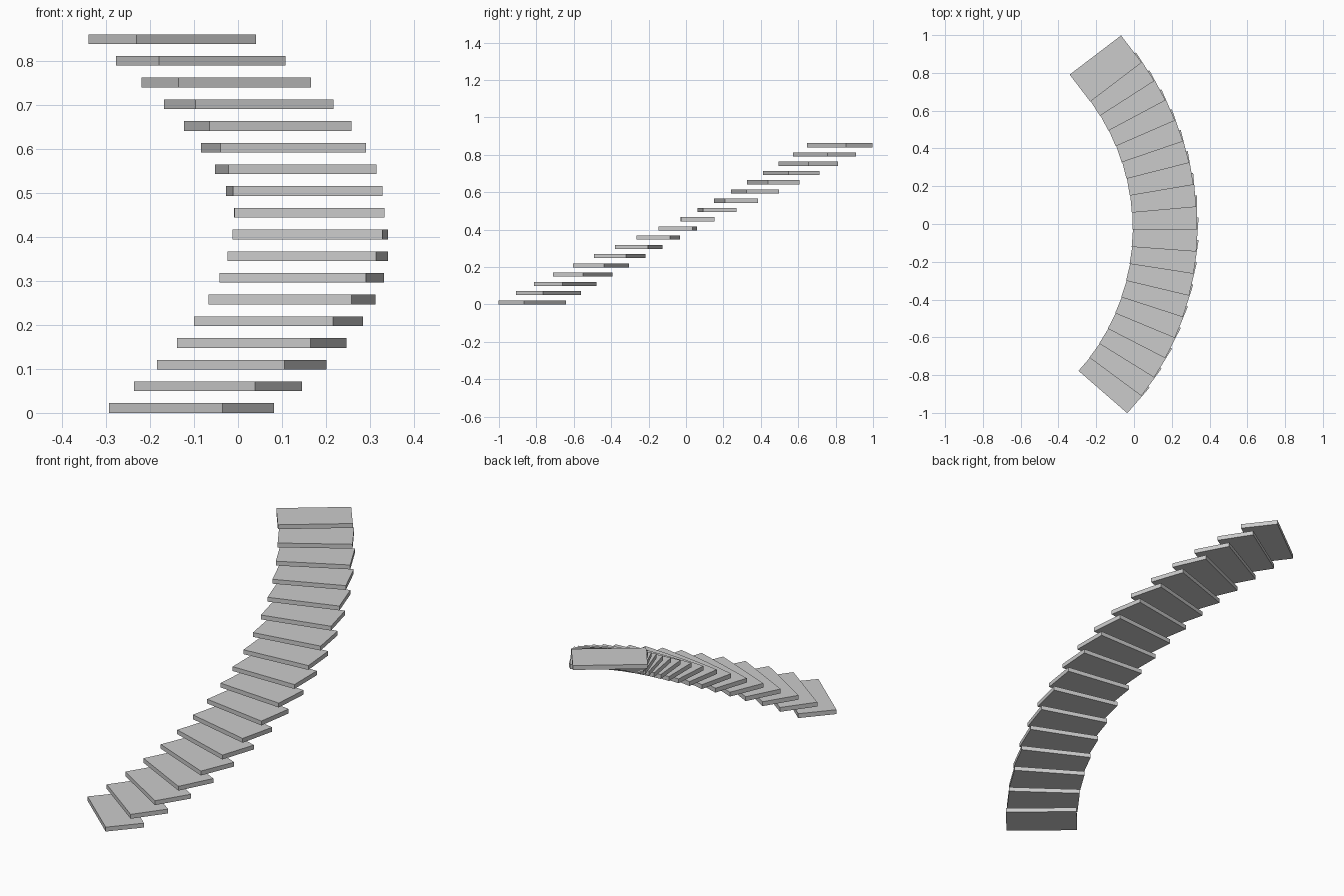
import bpy
import math

cube = bpy.data.objects.get("Cube")
if cube:
    bpy.data.objects.remove(cube, do_unlink=True)

# Single plain grey
GREY = (0.6, 0.6, 0.6, 1.0)
grey = bpy.data.materials.new("plain grey")
grey.use_nodes = True
grey.diffuse_color = GREY
grey.node_tree.nodes["Principled BSDF"].inputs["Base Color"].default_value = GREY

# Stair layout
COUNT = 18
WIDTH, DEPTH, THICK = 0.342, 0.18, 0.022
RISE = 0.0494
RADIUS = 1.303
CENTRE_X, CENTRE_Y = -1.138, -0.0265
START, TURN = math.radians(-41), math.radians(4.605)
LEAD = math.radians(3.4)  # each tread sits ahead of its own angle


def add_tread(index):
    """One flat slab, turned to follow the curve of the stair."""
    angle = START + index * TURN
    x = CENTRE_X + RADIUS * math.cos(angle + LEAD)
    y = CENTRE_Y + RADIUS * math.sin(angle + LEAD)
    z = index * RISE + THICK / 2
    bpy.ops.mesh.primitive_cube_add(size=1, location=(x, y, z), rotation=(0, 0, angle))
    tread = bpy.context.object
    tread.name = f"stair_tread_{index + 1:02d}"
    tread.scale = (WIDTH, DEPTH, THICK)
    tread.data.materials.append(grey)


for i in range(COUNT):
    add_tread(i)
